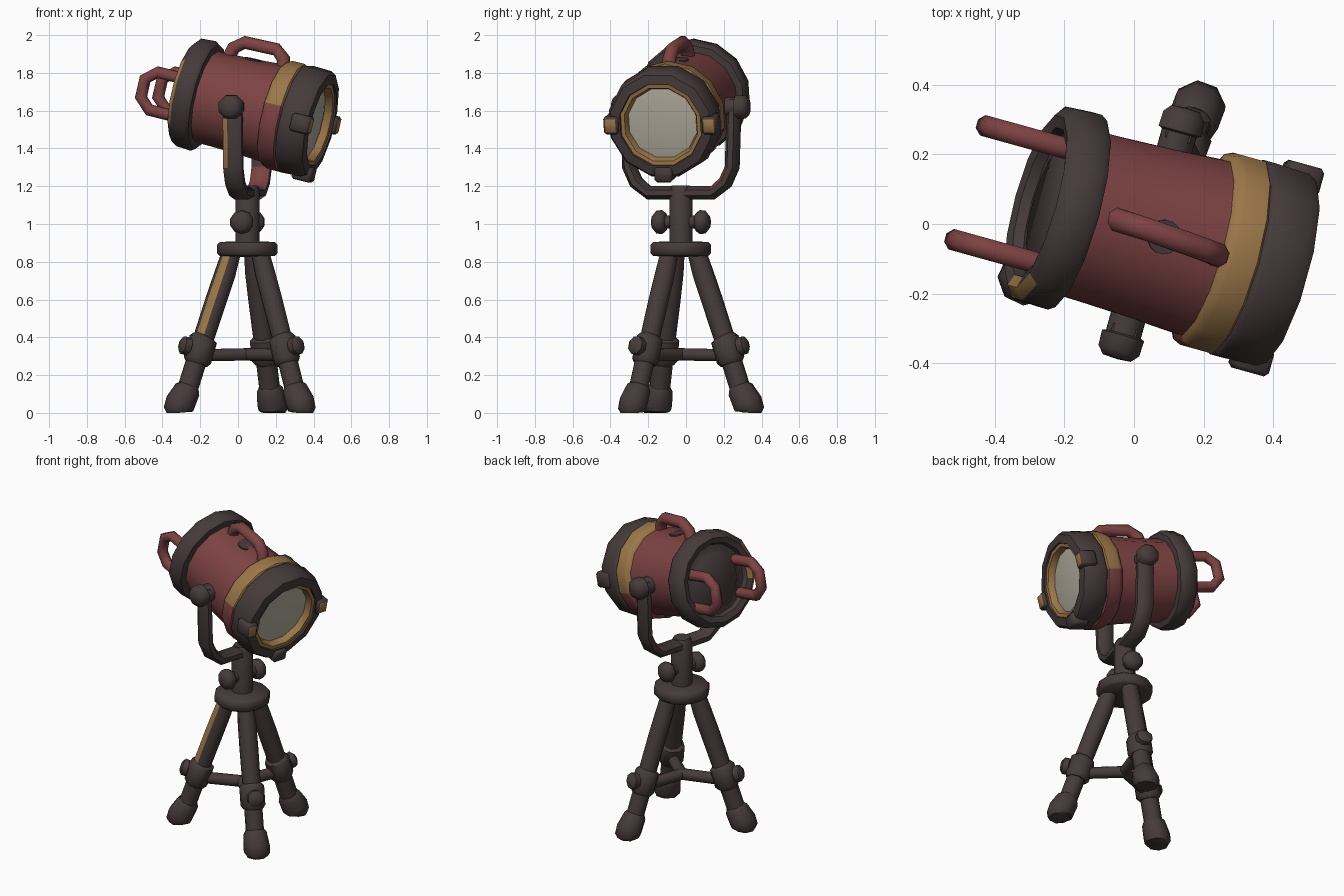
import bpy, bmesh, math
from mathutils import Matrix, Vector

if "Cube" in bpy.data.objects:
    bpy.data.objects.remove(bpy.data.objects["Cube"])


def material(name, rgb):
    m = bpy.data.materials.new(name)
    m.diffuse_color = (*rgb, 1)
    m.use_nodes = True
    m.node_tree.nodes["Principled BSDF"].inputs["Base Color"].default_value = m.diffuse_color
    return m


DARK = material("dark_iron", (0.061, 0.043, 0.043))
RED = material("faded_red", (0.205, 0.055, 0.056))
GOLD = material("worn_brass", (0.33, 0.185, 0.065))
GLASS = material("pale_glass", (0.46, 0.42, 0.34))
X, Y, Z = Vector((1, 0, 0)), Vector((0, 1, 0)), Vector((0, 0, 1))


def finish(bm, name, M, mats, rule=None):
    """Clean up, colour faces by a local rule, move into place."""
    bmesh.ops.remove_doubles(bm, verts=bm.verts, dist=1e-4)
    bmesh.ops.recalc_face_normals(bm, faces=bm.faces)
    bm.normal_update()
    if rule:
        for f in bm.faces:
            f.material_index = rule(f.calc_center_median(), f.normal)
    bm.transform(M)
    for v in bm.verts:
        v.co.z = max(v.co.z, 0)
    me = bpy.data.meshes.new(name)
    bm.to_mesh(me)
    bm.free()
    for m in mats:
        me.materials.append(m)
    ob = bpy.data.objects.new(name, me)
    bpy.context.collection.objects.link(ob)
    return ob


def skin(bm, rings, caps=True):
    n = len(rings[0])
    rows = [[bm.verts.new(p) for p in r] for r in rings]
    for a, b in zip(rows, rows[1:]):
        for i in range(n):
            bm.faces.new((a[i], a[(i + 1) % n], b[(i + 1) % n], b[i]))
    if caps:
        bm.faces.new(rows[0])
        bm.faces.new(rows[-1])


def lathe(name, prof, M, mats, n=14, rule=None, caps=False):
    """Revolve (x, radius) points about local X."""
    bm = bmesh.new()
    ang = [2 * math.pi * (i + .5) / n for i in range(n)]
    skin(bm, [[Vector((x, max(r, 1e-6) * math.cos(a), max(r, 1e-6) * math.sin(a)))
               for a in ang] for x, r in prof], caps)
    return finish(bm, name, M, mats, rule)


def sweep(name, path, side, radii, M, mats, n=8, rule=None, flat=1):
    """Tube along a planar path; side is the plane normal."""
    bm = bmesh.new()
    pts = [Vector(p) for p in path]
    if not isinstance(radii, (list, tuple)):
        radii = [radii] * len(pts)
    rings = []
    for i, p in enumerate(pts):
        t = (pts[min(i + 1, len(pts) - 1)] - pts[max(i - 1, 0)]).normalized()
        up = t.cross(side)
        rings.append([p + radii[i] * (side * math.cos(a) + up * flat * math.sin(a))
                      for a in [2 * math.pi * (k + .5) / n for k in range(n)]])
    skin(bm, rings)
    return finish(bm, name, M, mats, rule)


def box(name, lo, hi, M, mats, rule=None):
    bm = bmesh.new()
    lo, hi = Vector(lo), Vector(hi)
    bmesh.ops.create_cube(bm, size=1, matrix=Matrix.Translation((lo + hi) / 2)
                          @ Matrix.Diagonal((*(hi - lo), 1)))
    bmesh.ops.bevel(bm, geom=bm.edges[:], offset=.012, segments=1, affect='EDGES')
    return finish(bm, name, M, mats, rule)


def along(p, d):
    return Matrix.Translation(p) @ Vector(d).to_track_quat('X', 'Z').to_matrix().to_4x4()


# Frames: stand centre, yoke (turned), lamp (turned and tipped down)
CX, CY = 0.05, -0.027
YOKE = Matrix.Translation((CX, CY, 0)) @ Matrix.Rotation(math.radians(-15.5), 4, 'Z')
LAMP = YOKE @ Matrix.Translation((0, 0, 1.62)) @ Matrix.Rotation(math.radians(13.4), 4, 'Y')

# Lamp barrel
lathe("lamp_body", [(-.26, .248), (-.15, .25), (0, .256), (.19, .268)], LAMP, [RED])
lathe("back_ring", [(-.315, .215), (-.345, .225), (-.355, .26), (-.33, .293), (-.25, .298),
                    (-.23, .285), (-.225, .24)], LAMP, [DARK, GOLD],
      rule=lambda c, n: int(c.y < -.22 and n.x < -.4 and abs(c.z) < .14 and c.x > -.35))
lathe("back_plate", [(-.315, .22), (-.315, .17), (-.325, .16), (-.325, 0)], LAMP, [DARK])
lathe("brass_band", [(.15, .25), (.16, .283), (.185, .294), (.255, .294), (.27, .27)],
      LAMP, [GOLD, RED], rule=lambda c, n: int(c.z < (.04 if c.y < 0 else -.04)))
lathe("front_rim", [(.255, .25), (.265, .292), (.28, .3), (.385, .296), (.413, .28), (.42, .228),
                    (.4, .222)], LAMP, [DARK], n=12)
lathe("lens_bezel", [(.395, .232), (.41, .226), (.407, .205), (.385, .195), (.36, .19)],
      LAMP, [GOLD], n=12)
lathe("lens", [(.367, .2), (.374, .16), (.38, 0)], LAMP, [GLASS], n=12)
lathe("top_vent", [(0, 0), (0, .05), (.008, .05), (.008, 0)],
      LAMP @ along((-.02, 0, .247), Z), [DARK])

# Clips on the front rim
for k, a in enumerate((0, 180, 270)):
    box("rim_clip", (.33, .23, -.048), (.437, .31, .048),
        LAMP @ Matrix.Rotation(math.radians(a), 4, 'X'), [DARK, GOLD],
        rule=lambda c, n, k=k: int(k < 2 and n.x > .9))

# Handles
sweep("top_handle", [(-.165, .012, .22), (-.15, .01, .285), (-.095, .008, .328),
                     (.085, -.004, .333), (.135, -.008, .295), (.15, -.01, .23)],
      Y, .036, LAMP, [RED])
for s in (-1, 1):
    sweep("rear_handle", [(-.31, s * .17, .075), (-.475, s * .17, .075), (-.535, s * .17, .025),
                          (-.535, s * .17, -.075), (-.475, s * .17, -.13), (-.31, s * .17, -.13)],
          Y, .033, LAMP, [RED])


# Yoke with worn paint patches
def worn(c, n):
    if c.y > .17 and 1.19 < c.z < 1.4 and n.y < -.3:
        return 1
    return 2 if c.y < -.2 and 1.28 < c.z < 1.58 and n.x < -.3 and n.y < -.1 else 0


half = [(0, .29, 1.66), (0, .29, 1.56), (0, .282, 1.3), (0, .245, 1.22), (0, .175, 1.165)]
sweep("yoke", half + [(x, -y, z) for x, y, z in reversed(half)], X,
      [.04] + [.056] * 8 + [.04], YOKE, [DARK, RED, GOLD], rule=worn, flat=.68)
for s in (-1, 1):
    lathe("pivot_knob", [(.22, .055), (.3, .055), (.305, .068), (.35, .066), (.372, .045), (.375, 0)],
          YOKE @ along((0, 0, 1.62), (0, s, 0)), [DARK], n=8)
    lathe("clamp_knob", [(.04, .035), (.08, .035), (.085, .05), (.105, .064), (.135, .06),
                         (.155, .035), (.158, 0)],
          YOKE @ along((0, 0, 1.01), (0, s, 0)), [DARK], n=10)

# Centre post and collar
STAND = Matrix.Translation((CX, CY, 0))
lathe("post", [(.84, .064), (1.18, .064), (1.205, .05), (1.205, 0)], STAND @ along((0, 0, 0), Z),
      [DARK], n=10)
lathe("collar", [(.825, 0), (.83, .15), (.845, .166), (.89, .166), (.905, .15), (.91, 0)],
      STAND @ along((0, 0, 0), Z), [DARK], n=12)

# Tripod legs; one has a worn brass streak
for a in (69.5, 199.5, 318):
    L = STAND @ Matrix.Rotation(math.radians(a), 4, 'Z')
    sweep("leg", [(.09, 0, .85), (.125, 0, .74), (.175, 0, .6), (.265, 0, .34), (.345, 0, .1)],
          Y, [.05, .056, .057, .055, .055], L, [DARK, GOLD],
          rule=lambda c, n, a=a: int(a == 199.5 and c.z > .42 and n.x > .4 and n.y > .3))
    sweep("leg_cuff", [(.241, 0, .405), (.248, 0, .39), (.281, 0, .28), (.287, 0, .26)],
          Y, [.058, .075, .075, .06], L, [DARK])
    lathe("cuff_knob", [(0, .03), (.06, .03), (.065, .05), (.1, .05), (.115, .03), (.115, 0)],
          L @ along((.265, 0, .335), (1, 0, .25)), [DARK], n=8)
    sweep("foot", [(.329, 0, .142), (.337, 0, .124), (.376, 0, .055), (.388, 0, .018),
                   (.385, 0, 0)], Y, [.056, .07, .08, .078, .066], L, [DARK])
    sweep("brace", [(-.015, 0, .31), (.27, 0, .305)], Y, .035, L, [DARK])

# Soft shading with crisp edges
bpy.ops.object.select_all(action='SELECT')
bpy.context.view_layer.objects.active = bpy.context.selected_objects[0]
bpy.ops.object.shade_smooth_by_angle(angle=math.radians(50))
